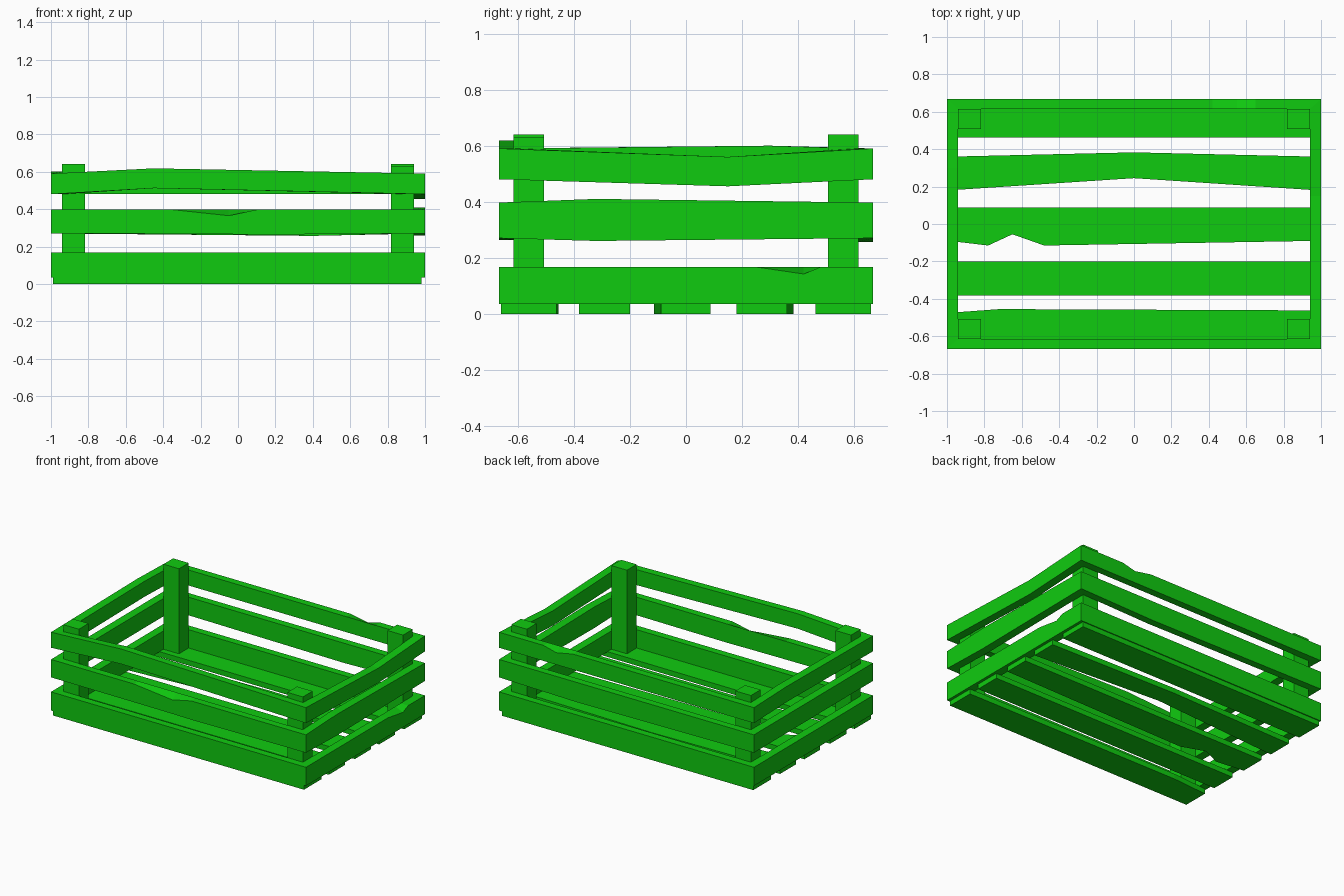
import bpy
import bmesh

default = bpy.data.objects.get("Cube")
if default:
    bpy.data.objects.remove(default, do_unlink=True)

green = bpy.data.materials.new("bright green paint")
green.use_nodes = True
colour = (0.005, 0.6, 0.005, 1)
green.diffuse_color = colour
green.node_tree.nodes["Principled BSDF"].inputs["Base Color"].default_value = colour

L, W = 1.0, 0.667        # half length and half width of the crate
IL, IW = 0.94, 0.615     # the same, measured inside the slats


def board(name, stations, outer, inner, place, mitre=None):
    """Flat plank: stations are (along, low, high[, chipped outer high])."""
    bm = bmesh.new()
    rings = []
    for along, low, high, *chip in stations:
        back = along if mitre is None else max(-mitre, min(mitre, along))
        top = chip[0] if chip else high
        corners = [(along, outer, low), (along, outer, top),
                   (back, inner, high), (back, inner, low)]
        rings.append([bm.verts.new(place(*c)) for c in corners])
    for a, b in zip(rings, rings[1:]):
        for i in range(4):
            j = (i + 1) % 4
            bm.faces.new((a[i], a[j], b[j], b[i]))
    bm.faces.new(rings[0])
    bm.faces.new(rings[-1][::-1])
    bmesh.ops.recalc_face_normals(bm, faces=bm.faces)
    mesh = bpy.data.meshes.new(name)
    bm.to_mesh(mesh)
    bm.free()
    mesh.materials.append(green)
    obj = bpy.data.objects.new(name, mesh)
    bpy.context.collection.objects.link(obj)


def along_x(t, depth, z):
    return (t, depth, z)


def along_y(t, depth, z):
    return (depth, t, z)


def flat_x(t, z, across):
    return (t, across, z)


# Wall slats: heights of each row, then the bends and chips of each board
rows = {"lower": (0.035, 0.167), "middle": (0.27, 0.397), "upper": (0.48, 0.59)}
bends = {
    ("front", "middle"): [(-0.35, 0.268, 0.397), (-0.05, 0.266, 0.397, 0.365),
                          (0.1, 0.264, 0.397)],
    ("front", "upper"): [(-0.45, 0.512, 0.618)],
    ("back", "middle"): [(0.4, 0.257, 0.397)],
    ("back", "upper"): [(0.42, 0.48, 0.59), (0.55, 0.48, 0.59, 0.565),
                        (0.65, 0.48, 0.59)],
    ("right", "lower"): [(0.25, 0.035, 0.167), (0.42, 0.035, 0.167, 0.142),
                         (0.48, 0.035, 0.167)],
    ("right", "middle"): [(-0.32, 0.26, 0.41)],
    ("right", "upper"): [(0.15, 0.455, 0.56)],
    ("left", "upper"): [(0.3, 0.49, 0.6)],
}
walls = {"front": (L, -W, -IW, along_x, IL), "back": (L, W, IW, along_x, IL),
         "right": (W, L, IL, along_y, IW), "left": (W, -L, -IL, along_y, IW)}
for side, (half, outer, inner, place, mitre) in walls.items():
    for row, (low, high) in rows.items():
        stations = [(-half, low, high), *bends.get((side, row), []), (half, low, high)]
        board(f"{side}_{row}_slat", stations, outer, inner, place, mitre)

# Floor planks, from front to back
floor = [
    [(-0.99, -0.66, -0.475), (-0.72, -0.66, -0.455), (0.98, -0.66, -0.462)],
    [(-0.99, -0.382, -0.2), (0.98, -0.382, -0.2)],
    [(-0.99, -0.09, 0.088), (-0.78, -0.115, 0.088), (-0.65, -0.055, 0.088),
     (-0.48, -0.115, 0.088), (0.98, -0.09, 0.088)],
    [(-0.99, 0.18, 0.36), (0, 0.245, 0.383), (0.98, 0.18, 0.36)],
    [(-0.99, 0.462, 0.66), (0.98, 0.462, 0.66)],
]
for number, stations in enumerate(floor, 1):
    board(f"floor_plank_{number}", stations, 0.037, 0.0, flat_x)

# Corner posts stand on the floor, inside the slats
for x, x_name in ((1, "right"), (-1, "left")):
    for y, y_name in ((-1, "front"), (1, "back")):
        top = 0.63 if (x, y) == (1, -1) else 0.64
        ends = sorted((x * 0.818, x * IL))
        board(f"{y_name}_{x_name}_post", [(e, 0.037, top) for e in ends],
              y * IW, y * 0.507, along_x)
